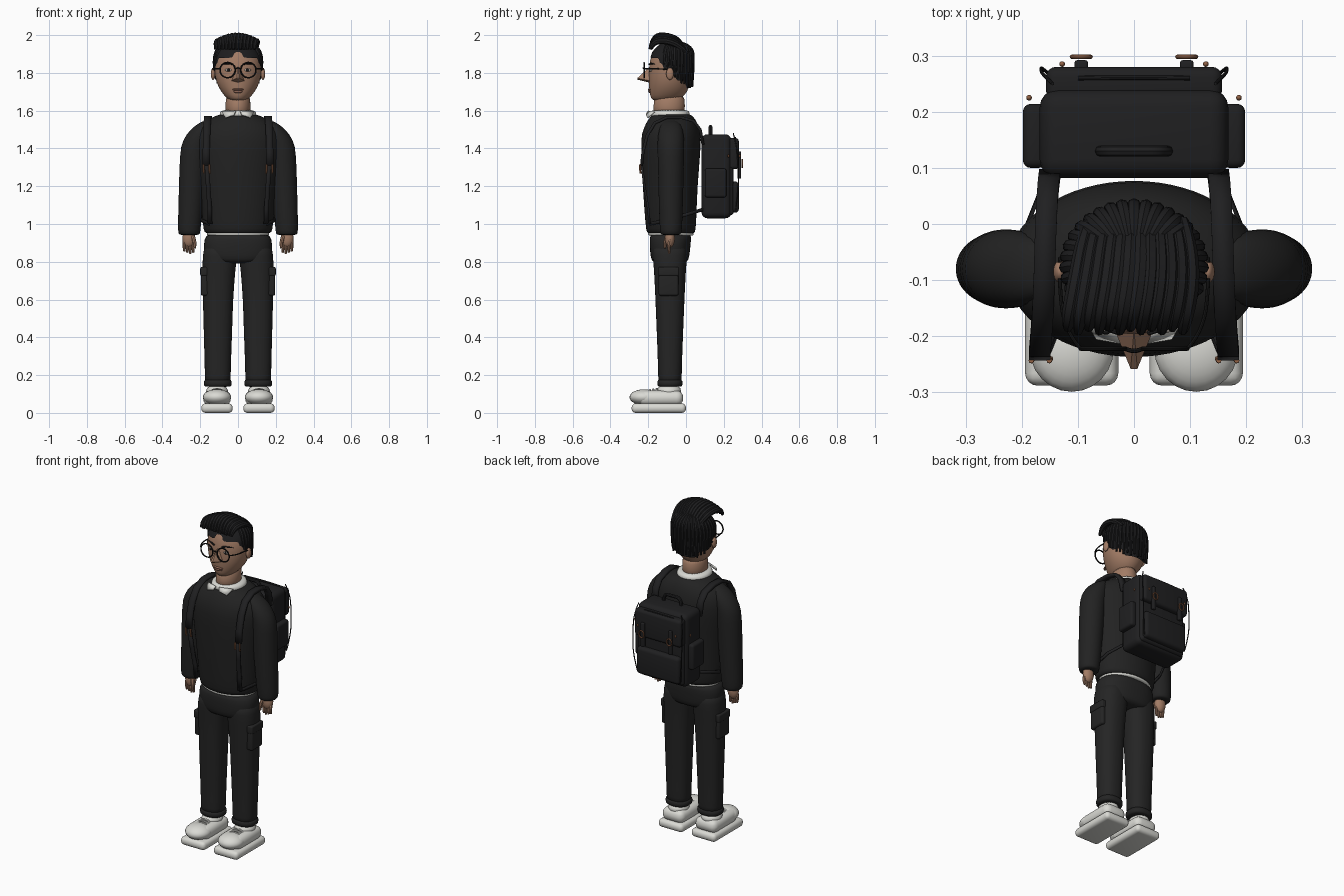
import bpy, bmesh, math
from mathutils import Vector, Matrix

if "Cube" in bpy.data.objects:
    bpy.data.objects.remove(bpy.data.objects["Cube"])


def material(name, rgb):
    m = bpy.data.materials.new(name)
    m.use_nodes = True
    m.diffuse_color = (*rgb, 1)
    m.node_tree.nodes["Principled BSDF"].inputs["Base Color"].default_value = (*rgb, 1)
    return m


CLOTH = material("black_sweater", (.016, .016, .016))
PANTS = material("black_trousers", (.018, .018, .018))
PACK = material("black_pack", (.014, .014, .015))
HAIR = material("black_hair", (.012, .012, .013))
SKIN = material("skin", (.36, .20, .13))
LIPS = material("lips", (.27, .13, .09))
WHITE = material("off_white", (.70, .70, .66))
LEATHER = material("brown_leather", (.28, .12, .06))
EYE = material("eye_white", (.55, .50, .45))
DARK = material("dark_frame", (.008, .008, .008))


def finish(name, bm, mat, subdiv=0):
    bmesh.ops.recalc_face_normals(bm, faces=bm.faces)
    mesh = bpy.data.meshes.new(name)
    bm.to_mesh(mesh)
    bm.free()
    mesh.materials.append(mat)
    ob = bpy.data.objects.new(name, mesh)
    bpy.context.collection.objects.link(ob)
    if subdiv:
        mod = ob.modifiers.new("smooth", "SUBSURF")
        mod.levels = mod.render_levels = subdiv
        mesh.shade_smooth()
    else:
        bpy.ops.object.select_all(action="DESELECT")
        ob.select_set(True)
        bpy.context.view_layer.objects.active = ob
        bpy.ops.object.shade_smooth_by_angle(angle=math.radians(40))
    return ob


def loft(name, rings, mat, power=2, n=32, keep=None):
    """Rings are (z, centre x, centre y, radius x, radius y)."""
    bm = bmesh.new()
    loops = []
    for z, cx, cy, rx, ry in rings:
        loop = []
        for i in range(n):
            c, s = math.cos(math.tau * i / n), math.sin(math.tau * i / n)
            c = math.copysign(abs(c) ** (2 / power), c)
            s = math.copysign(abs(s) ** (2 / power), s)
            loop.append(bm.verts.new((cx + rx * c, cy + ry * s, z)))
        loops.append(loop)
    for a, b in zip(loops, loops[1:]):
        for i in range(n):
            j = (i + 1) % n
            bm.faces.new((a[i], a[j], b[j], b[i]))
    bm.faces.new(loops[0])
    bm.faces.new(loops[-1])
    if keep:
        drop = [f for f in bm.faces if not keep(f.calc_center_median())]
        bmesh.ops.delete(bm, geom=drop, context="FACES")
    return finish(name, bm, mat, 1)


def box(name, lo, hi, mat, bevel=.01):
    bm = bmesh.new()
    lo, hi = Vector(lo), Vector(hi)
    bmesh.ops.create_cube(bm, size=1, matrix=Matrix.LocRotScale((lo + hi) / 2, None, hi - lo))
    bmesh.ops.bevel(bm, geom=bm.edges[:], offset=bevel, segments=4, profile=.5, affect="EDGES")
    return finish(name, bm, mat)


def ball(name, at, size, mat):
    bm = bmesh.new()
    bmesh.ops.create_uvsphere(bm, u_segments=24, v_segments=14, radius=1,
                              matrix=Matrix.LocRotScale(Vector(at), None, Vector(size)))
    return finish(name, bm, mat)


def tube(name, pts, r, mat, tips=(1, 1), closed=False):
    cu = bpy.data.curves.new(name, "CURVE")
    cu.dimensions, cu.bevel_depth, cu.bevel_resolution = "3D", r, 2
    cu.use_fill_caps, cu.resolution_u = True, 5
    sp = cu.splines.new("NURBS")
    sp.points.add(len(pts) - 1)
    for p, co in zip(sp.points, pts):
        p.co = (*co, 1)
    sp.points[0].radius, sp.points[-1].radius = tips
    sp.order_u, sp.use_endpoint_u, sp.use_cyclic_u = 3, not closed, closed
    ob = bpy.data.objects.new(name, cu)
    mesh = bpy.data.meshes.new_from_object(ob)
    bpy.data.objects.remove(ob)
    bm = bmesh.new()
    bm.from_mesh(mesh)
    return finish(name, bm, mat)


def ring(name, at, rx, rz, r, mat):
    x, y, z = at
    angles = [math.tau * i / 16 for i in range(16)]
    return tube(name, [(x + rx * math.cos(a), y, z + rz * math.sin(a)) for a in angles], r, mat, closed=True)


def band(name, pts, width, thick, mat):
    bm = bmesh.new()
    rows = [[bm.verts.new((x + d * width / 2, y, z)) for d in (-1, 1)] for x, y, z in pts]
    for a, b in zip(rows, rows[1:]):
        bm.faces.new((a[0], a[1], b[1], b[0]))
    ob = finish(name, bm, mat)
    mod = ob.modifiers.new("thickness", "SOLIDIFY")
    mod.thickness, mod.offset = thick, 0
    return ob


# Sweater, shirt and neck
loft("sweater", [(.95, 0, -.08, .165, .12), (.953, 0, -.08, .178, .128), (.99, 0, -.08, .188, .135),
                 (1.2, 0, -.085, .20, .145), (1.4, 0, -.08, .232, .16), (1.48, 0, -.08, .228, .157),
                 (1.54, 0, -.075, .19, .135), (1.575, 0, -.075, .115, .11), (1.585, 0, -.08, .08, .09)], CLOTH)
loft("shirt_hem", [(.937, 0, -.08, .16, .116), (.94, 0, -.08, .168, .123), (.97, 0, -.08, .168, .123)], WHITE)
loft("shirt_collar", [(1.565, 0, -.085, .085, .095), (1.572, 0, -.085, .10, .108),
                      (1.598, 0, -.085, .095, .104), (1.605, 0, -.085, .07, .085)], WHITE)
loft("neck", [(1.56, 0, -.09, .07, .085), (1.62, 0, -.09, .065, .083), (1.70, 0, -.085, .068, .083)], SKIN)

# Head and face
HEAD = [(1.65, 0, -.115, .035, .055), (1.665, 0, -.105, .06, .082), (1.70, 0, -.092, .09, .102),
        (1.75, 0, -.088, .117, .11), (1.82, 0, -.085, .128, .113), (1.88, 0, -.08, .122, .11),
        (1.93, 0, -.075, .095, .088), (1.955, 0, -.07, .045, .045)]
loft("head", HEAD, SKIN)
bm = bmesh.new()
for p in [(0, -.19, 1.835), (-.012, -.18, 1.83), (.012, -.18, 1.83), (-.006, -.258, 1.772), (.006, -.258, 1.772),
          (0, -.257, 1.764), (-.034, -.19, 1.758), (.034, -.19, 1.758), (0, -.19, 1.748)]:
    bm.verts.new(p)
bmesh.ops.convex_hull(bm, input=bm.verts[:])
finish("nose", bm, SKIN)
ball("upper_lip", (0, -.19, 1.712), (.03, .012, .007), LIPS)
ball("lower_lip", (0, -.188, 1.701), (.025, .012, .008), LIPS)

# Hair cap with strands falling from the crown, and a swept quiff


def hairline(y):
    return 1.735 + max(0, -y) * .88


loft("hair_cap", [(1.72, 0, -.065, .10, .092), (1.76, 0, -.075, .122, .108)] +
     [(z, 0, -.078, .128, .115) for z in (1.79, 1.82, 1.85, 1.88)] +
     [(1.91, 0, -.075, .115, .105), (1.94, 0, -.07, .092, .085), (1.965, 0, -.07, .05, .05)],
     HAIR, keep=lambda c: c.z > hairline(c.y))
for i in range(23):
    a = math.radians(-22 + 224 * i / 22)
    c, s = math.cos(a), math.sin(a)
    end = hairline(-.075 + .11 * s) - .01 * (i % 2)
    tube(f"hair_strand_{i}", [(.05 * c, -.07 + .045 * s, 1.955), (.10 * c, -.07 + .095 * s, 1.94),
                              (.127 * c, -.075 + .112 * s, 1.87), (.124 * c, -.075 + .108 * s, end)],
         .013, HAIR, (.8, .4))
for i in range(12):
    t = i / 11
    x = -.112 + .205 * t
    drop = .03 * (2 * t - 1) ** 2
    tube(f"quiff_strand_{i}", [(x * .8 + .012, .005, 1.9), (x * .9 + .012, -.03, 1.97 - drop),
                               (x + .01, -.10, 2.0 - drop), (x - .004, -.175, 1.995 - drop),
                               (x - .006, -.185 - .006 * (i % 2), 1.925)], .016, HAIR, (.7, .5))

# Glasses bridge
tube("glasses_bridge", [(-.016, -.222, 1.82), (0, -.23, 1.832), (.016, -.222, 1.82)], .004, DARK)

for side, s in (("left", 1), ("right", -1)):
    # Eyes, glasses and ears
    ball(f"{side}_eye", (s * .05, -.187, 1.815), (.018, .008, .008), EYE)
    ball(f"{side}_iris", (s * .05, -.192, 1.815), (.008, .005, .008), DARK)
    tube(f"{side}_brow", [(s * .025, -.194, 1.845), (s * .055, -.186, 1.854), (s * .085, -.165, 1.845)],
         .005, HAIR, (1, .4))
    ring(f"{side}_lens_rim", (s * .055, -.222, 1.815), .041, .041, .004, DARK)
    tube(f"{side}_temple", [(s * .095, -.222, 1.822), (s * .125, -.19, 1.822), (s * .134, -.09, 1.82),
                            (s * .132, -.06, 1.805)], .0035, DARK)
    ball(f"{side}_ear", (s * .132, -.085, 1.795), (.012, .02, .032), SKIN)

    # Collar point
    bm = bmesh.new()
    corners = [(s * .01, -.195, 1.595), (s * .085, -.165, 1.592), (s * .065, -.2, 1.56), (s * .02, -.208, 1.575)]
    bm.faces.new([bm.verts.new(p) for p in corners])
    flap = finish(f"{side}_collar_point", bm, WHITE)
    flap.modifiers.new("thickness", "SOLIDIFY").thickness = .008

    # Sleeve and hand
    loft(f"{side}_sleeve", [(z, s * x, -.08, rx, ry) for z, x, rx, ry in [
        (.942, .258, .045, .045), (.945, .258, .058, .056), (.985, .258, .06, .058), (1.0, .256, .062, .061),
        (1.2, .245, .068, .066), (1.38, .235, .073, .071), (1.44, .222, .073, .071), (1.5, .195, .06, .065),
        (1.54, .165, .035, .045), (1.55, .15, .015, .02)]], CLOTH)
    ball(f"{side}_palm", (s * .26, -.085, .925), (.034, .026, .05), SKIN)
    for i in range(4):
        x = .237 + .0155 * i
        tube(f"{side}_finger_{i}", [(s * x, -.085, .92), (s * (x + .002), -.095, .88),
                                    (s * x, -.088, .843 + .006 * abs(i - 1))], .010, SKIN, (1, .6))
    tube(f"{side}_thumb", [(s * .24, -.1, .935), (s * .226, -.112, .905), (s * .23, -.112, .872)], .011, SKIN, (1, .6))

    # Trouser leg, cuff and cargo pocket
    loft(f"{side}_trouser_leg", [(z, s * x, -.085, rx, ry) for z, x, rx, ry in [
        (.15, .107, .068, .062), (.18, .107, .068, .062), (.3, .107, .071, .065), (.45, .106, .076, .071),
        (.6, .106, .080, .077), (.75, .102, .087, .084), (.84, .095, .092, .092), (.9, .092, .085, .09)]],
        PANTS, power=2.3)
    loft(f"{side}_cuff", [(z, s * .107, -.085, r, r - .007) for z, r in
                          [(.138, .06), (.14, .074), (.17, .075), (.178, .066)]], PANTS, power=2.3)
    box(f"{side}_cargo_pocket", (s * .172 - .025, -.145, .62), (s * .172 + .025, -.04, .765), PANTS, .012)
    box(f"{side}_pocket_flap", (s * .175 - .025, -.148, .725), (s * .175 + .025, -.037, .772), PANTS, .008)

    # Shoe
    box(f"{side}_sole", (s * .111 - .083, -.288, 0), (s * .111 + .083, 0, .05), WHITE, .022)
    box(f"{side}_shoe_upper", (s * .111 - .073, -.25, .04), (s * .111 + .073, -.015, .118), WHITE, .035)
    ball(f"{side}_toe_cap", (s * .111, -.222, .083), (.075, .077, .042), WHITE)
    loft(f"{side}_shoe_collar", [(.09, s * .111, -.09, .064, .068), (.12, s * .111, -.09, .058, .064),
                                 (.145, s * .111, -.09, .05, .058)], WHITE)
    for i in range(3):
        y = -.155 - .018 * i
        tube(f"{side}_lace_{i}", [(s * .08, y, .115), (s * .111, y, .138 - .006 * i), (s * .142, y, .115)], .006, WHITE)

    # Shoulder strap, webbing and leather buckle
    band(f"{side}_shoulder_strap", [(s * x, y, z) for x, y, z in [
        (.15, .09, 1.42), (.152, .075, 1.50), (.155, .04, 1.545), (.158, -.03, 1.565), (.16, -.10, 1.565),
        (.163, -.165, 1.535), (.166, -.205, 1.47), (.168, -.228, 1.38), (.168, -.235, 1.31)]], .038, .016, PACK)
    band(f"{side}_strap_webbing", [(s * x, y, z) for x, y, z in [
        (.166, -.235, 1.32), (.158, -.22, 1.2), (.15, -.2, 1.08), (.148, -.192, 1.0)]], .024, .012, PACK)
    band(f"{side}_lower_webbing", [(s * x, y, z) for x, y, z in [
        (.15, -.195, 1.0), (.195, -.1, 1.02), (.19, 0, 1.05), (.15, .1, 1.08)]], .006, .018, PACK)
    for dx in (-.016, .016):
        tube(f"{side}_strap_buckle_{dx > 0}", [(s * .167 + dx, -.243, 1.315), (s * .167 + dx, -.245, 1.29),
                                               (s * .165 + dx, -.24, 1.268)], .005, LEATHER)

    # Pack side pocket, closing strap, buckle and piping
    box(f"{side}_pack_pocket", (s * .177 - .021, .10, 1.14), (s * .177 + .021, .214, 1.295), PACK, .014)
    ball(f"{side}_pack_stud", (s * .187, .225, 1.36), (.005, .005, .008), LEATHER)
    ball(f"{side}_flap_stud", (s * .128, .285, 1.36), (.005, .005, .008), LEATHER)
    box(f"{side}_closing_strap", (s * .094 - .012, .272, 1.24), (s * .094 + .012, .292, 1.385), PACK, .005)
    ring(f"{side}_closing_buckle", (s * .094, .298, 1.32), .017, .021, .004, LEATHER)
    tube(f"{side}_pack_piping", [(s * .145, .25, 1.48), (s * .165, .268, 1.42), (s * .166, .278, 1.30),
                                 (s * .164, .278, 1.17), (s * .145, .262, 1.07)], .003, PACK)

# Trouser seat
loft("trouser_seat", [(.79, 0, -.085, .13, .085), (.81, 0, -.085, .17, .10), (.86, 0, -.085, .183, .107),
                      (.92, 0, -.083, .18, .110), (.96, 0, -.08, .16, .11)], PANTS, power=2.4)

# Backpack body, flap, pocket and handle
box("pack_body", (-.168, .082, 1.03), (.168, .24, 1.475), PACK, .032)
box("pack_back_panel", (-.155, .20, 1.045), (.155, .252, 1.455), PACK, .02)
box("pack_flap", (-.157, .22, 1.29), (.157, .28, 1.455), PACK, .018)
box("pack_front_pocket", (-.145, .22, 1.06), (.145, .28, 1.225), PACK, .02)
tube("pack_zip", [(-.1, .26, 1.455), (0, .262, 1.458), (.1, .26, 1.455)], .004, PACK)
tube("pack_handle", [(-.06, .13, 1.465), (-.06, .13, 1.515), (0, .13, 1.515), (.06, .13, 1.515),
                     (.06, .13, 1.465)], .010, PACK)
